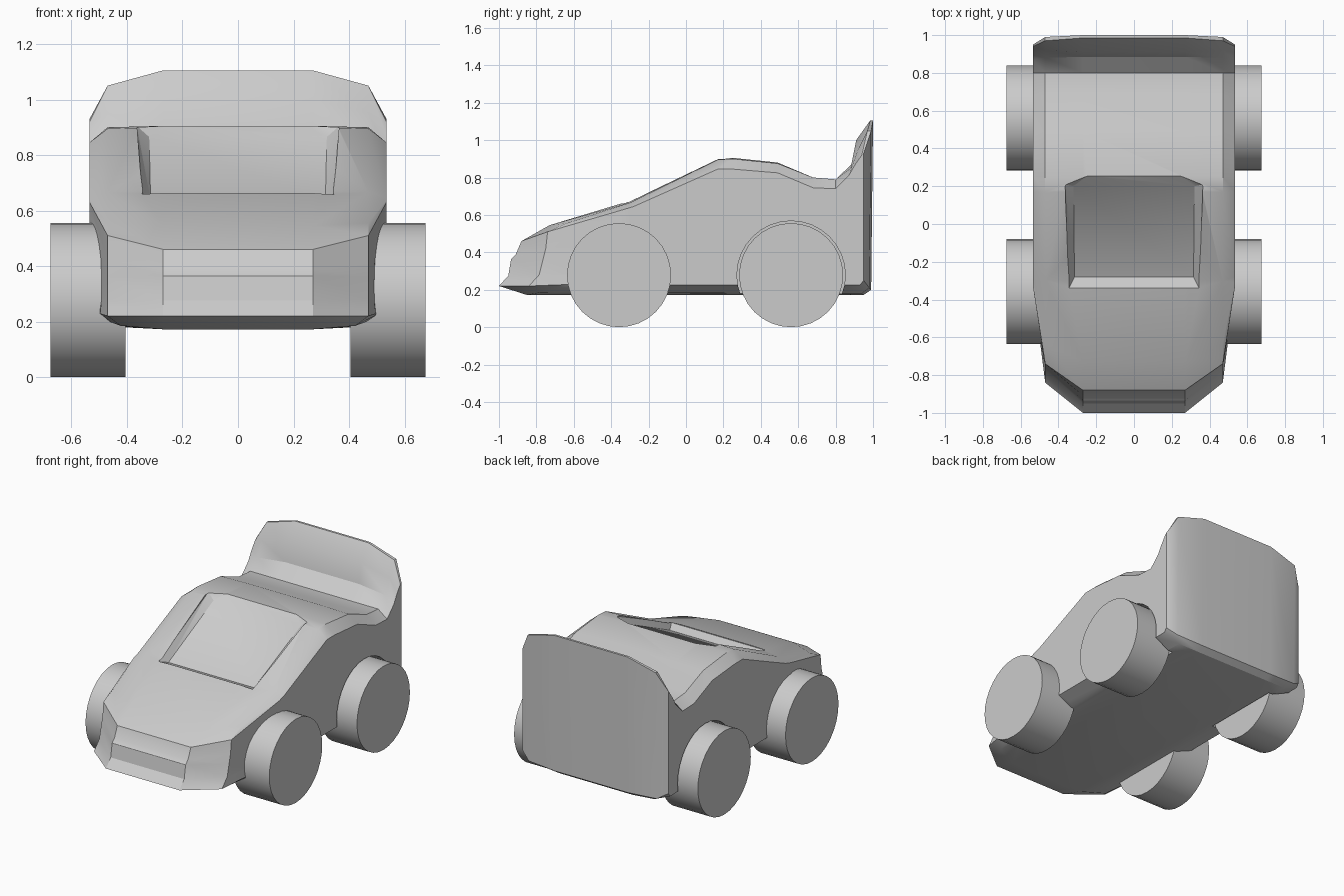
import bpy, bmesh, math
from mathutils import Vector

if "Cube" in bpy.data.objects:
    bpy.data.objects.remove(bpy.data.objects["Cube"])

grey = bpy.data.materials.new("light grey")
grey.use_nodes = True
grey.diffuse_color = (0.6, 0.6, 0.6, 1)
grey.node_tree.nodes["Principled BSDF"].inputs["Base Color"].default_value = (0.6, 0.6, 0.6, 1)


def add_object(name, bm):
    bmesh.ops.recalc_face_normals(bm, faces=bm.faces)
    mesh = bpy.data.meshes.new(name)
    bm.to_mesh(mesh)
    bm.free()
    obj = bpy.data.objects.new(name, mesh)
    bpy.context.collection.objects.link(obj)
    mesh.materials.append(grey)
    return obj


def select(obj):
    bpy.ops.object.select_all(action='DESELECT')
    obj.select_set(True)
    bpy.context.view_layer.objects.active = obj


def smooth(obj, degrees):
    select(obj)
    bpy.ops.object.shade_smooth_by_angle(angle=math.radians(degrees))


def cylinder(name, x, y, z, radius, width, sides):
    bm = bmesh.new()
    bmesh.ops.create_cone(bm, cap_ends=True, segments=sides, radius1=radius,
                          radius2=radius, depth=width)
    for v in bm.verts:
        v.co = Vector((x + v.co.z, y + v.co.x, z + v.co.y))
    return add_object(name, bm)


def cut(obj, cutter):
    cutter.hide_render = True
    mod = obj.modifiers.new("cut", 'BOOLEAN')
    mod.solver = 'EXACT'
    mod.object = cutter
    select(obj)
    bpy.ops.object.modifier_apply(modifier=mod.name)
    bpy.data.objects.remove(cutter)


# Side profiles (y, z) running from the rear underside over the roof to the nose
center = [(.95, .172), (.99, .2), (1, 1.105), (.985, 1.105), (.91, 1), (.885, .87),
          (.8, .79), (.68, .8), (.49, .88), (.25, .905), (.17, .9), (-.3, .675),
          (-.73, .545), (-.88, .46), (-.91, .39), (-.935, .365), (-.95, .275),
          (-1, .22), (-.85, .172)]
middle = [(.94, .18), (.98, .21), (.99, 1.05), (.97, 1.05), (.92, .95), (.88, .85),
          (.8, .79), (.68, .8), (.49, .875), (.25, .9), (.17, .895), (-.3, .665),
          (-.64, .555), (-.74, .51), (-.75, .42), (-.765, .36), (-.785, .28),
          (-.84, .22), (-.78, .185)]
outer = [(.93, .225), (.95, .25), (.95, .93), (.94, .92), (.905, .87), (.87, .81),
         (.8, .74), (.68, .745), (.49, .825), (.25, .845), (.17, .845), (-.28, .645),
         (-.31, .636), (-.33, .63), (-.33, .45), (-.33, .38), (-.33, .29),
         (-.33, .24), (-.32, .225)]

# Body shell: the profiles are joined column by column across the width
bm = bmesh.new()
columns = []
for x, profile in ((-.535, outer), (-.47, middle), (-.27, center),
                   (.27, center), (.47, middle), (.535, outer)):
    ring = []
    last = len(profile) - 1
    for i, (y, z) in enumerate(profile):
        tuck = .9 if profile is middle and i in (0, last) else 1
        ring.append(bm.verts.new((x * tuck, y, z)))
    columns.append(ring)
for a, b in zip(columns, columns[1:]):
    for i in range(len(a)):
        j = (i + 1) % len(a)
        bm.faces.new((a[i], a[j], b[j], b[i]))
bm.faces.new(columns[0])
bm.faces.new(columns[-1])
body = add_object("body", bm)

# Sunken windscreen
bm = bmesh.new()
for side in (-1, 1):
    for x, y, z in ((.32, .2, .865), (.315, -.28, .638)):
        bm.verts.new((side * x, y, z))
    for x, y, z in ((.24, .26, .91), (.365, .21, .905), (.345, -.34, .658)):
        bm.verts.new((side * x, y, z))
        bm.verts.new((side * x, y, z + .1))
bmesh.ops.convex_hull(bm, input=bm.verts)
cut(body, add_object("windscreen_cutter", bm))

# Wheels and their arches
radius = .278
for end, y in (("front", -.358), ("rear", .562)):
    for side, s in (("left", 1), ("right", -1)):
        cut(body, cylinder("arch_cutter", s * .6, y, radius, radius + .012, .42, 32))
        wheel = cylinder(f"{end}_{side}_wheel", s * .54, y, radius, radius, .27, 32)
        smooth(wheel, 30)
smooth(body, 30)
